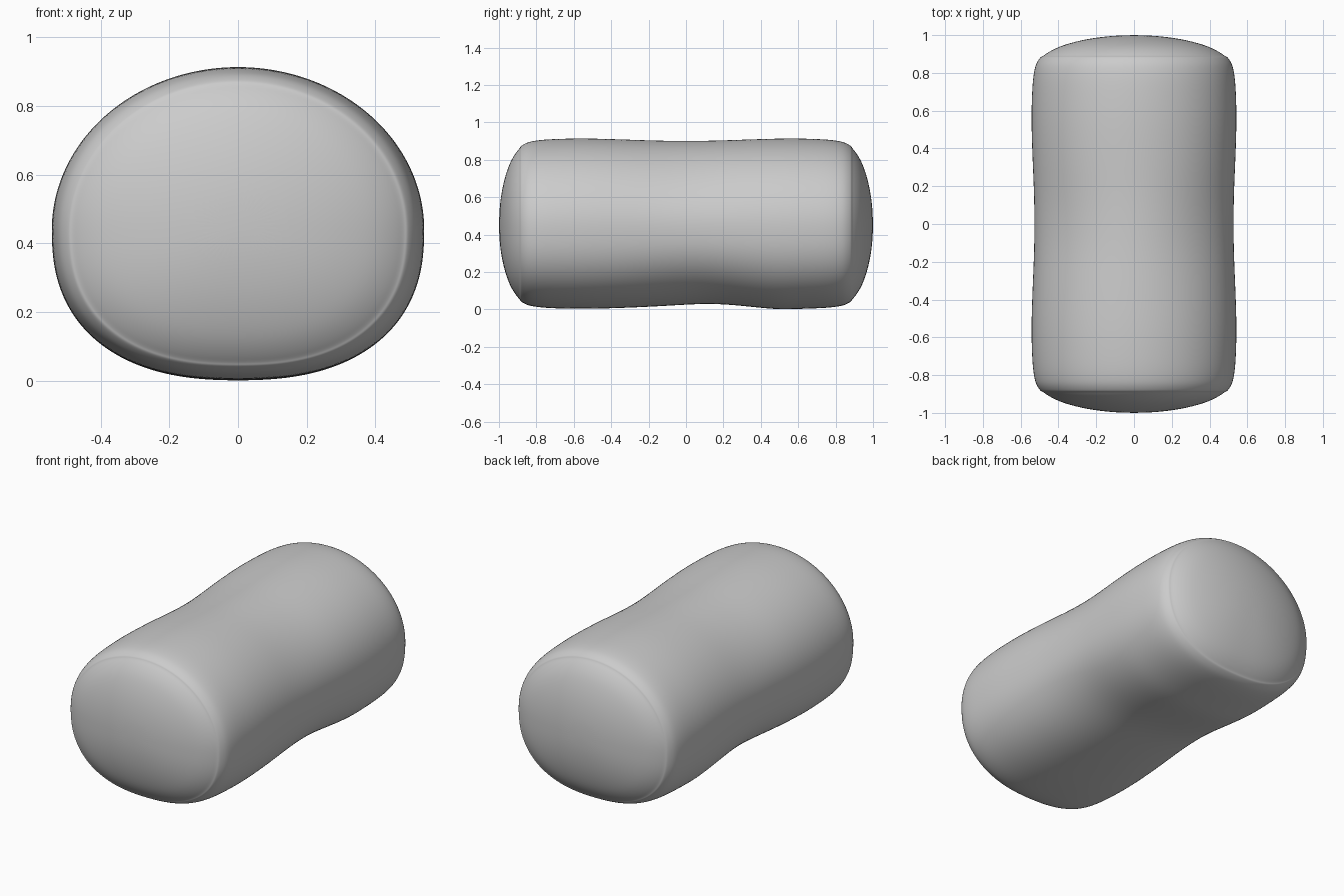
import bpy, bmesh
from math import sin, cos, pi, exp

if "Cube" in bpy.data.objects:
    bpy.data.objects.remove(bpy.data.objects["Cube"])

SEG = 48
CZ = 0.45
# Half-length profile: distance from middle, cross-section scale
HALF = [(0, .972), (.1, .973), (.2, .978), (.3, .986), (.4, .993), (.5, .999),
        (.6, 1.0), (.7, .994), (.77, .985), (.82, .970), (.85, .953), (.872, .928),
        (.885, .908), (.887, .895), (.894, .875), (.908, .84), (.938, .74),
        (.965, .58), (.985, .40), (.997, .2)]
stations = [(-y, s) for y, s in reversed(HALF[1:])] + HALF


def power(v, p):
    return (1 if v >= 0 else -1) * abs(v) ** p


def section(a, y, s):
    # Round top, flatter bottom
    n = 2.0 if sin(a) >= 0 else 2.4
    x = 0.544 * power(cos(a), 2 / n)
    z = 0.44 + (0.475 if sin(a) >= 0 else 0.438) * power(sin(a), 2 / n)
    # Soft pinched waist on the shoulders and a hollow underneath
    k = s - 0.022 * sin(2 * a) ** 2 * exp(-(y / 0.28) ** 2)
    if sin(a) < 0 and abs(y) < 0.85:
        k -= 0.035 * sin(a) ** 2 * exp(-((y - 0.15) / 0.22) ** 2)
        k += 0.012 * sin(a) ** 2 * exp(-((y - 0.48) / 0.08) ** 2)
    return x * k, y, CZ + (z - CZ) * k


# Bolster cushion body with domed ends
bm = bmesh.new()
rings = [[bm.verts.new(section(2 * pi * i / SEG, y, s)) for i in range(SEG)]
         for y, s in stations]
for r0, r1 in zip(rings, rings[1:]):
    for i in range(SEG):
        j = (i + 1) % SEG
        bm.faces.new((r0[i], r0[j], r1[j], r1[i]))
for ring, y in ((rings[0], -1.0), (rings[-1], 1.0)):
    tip = bm.verts.new((0, y, CZ))
    for i in range(SEG):
        bm.faces.new((ring[i], ring[(i + 1) % SEG], tip))
bmesh.ops.recalc_face_normals(bm, faces=bm.faces)
for f in bm.faces:
    f.smooth = True
mesh = bpy.data.meshes.new("bolster_cushion")
bm.to_mesh(mesh)
bm.free()
cushion = bpy.data.objects.new("bolster_cushion", mesh)
bpy.context.collection.objects.link(cushion)
sub = cushion.modifiers.new("smooth", 'SUBSURF')
sub.levels = sub.render_levels = 2
